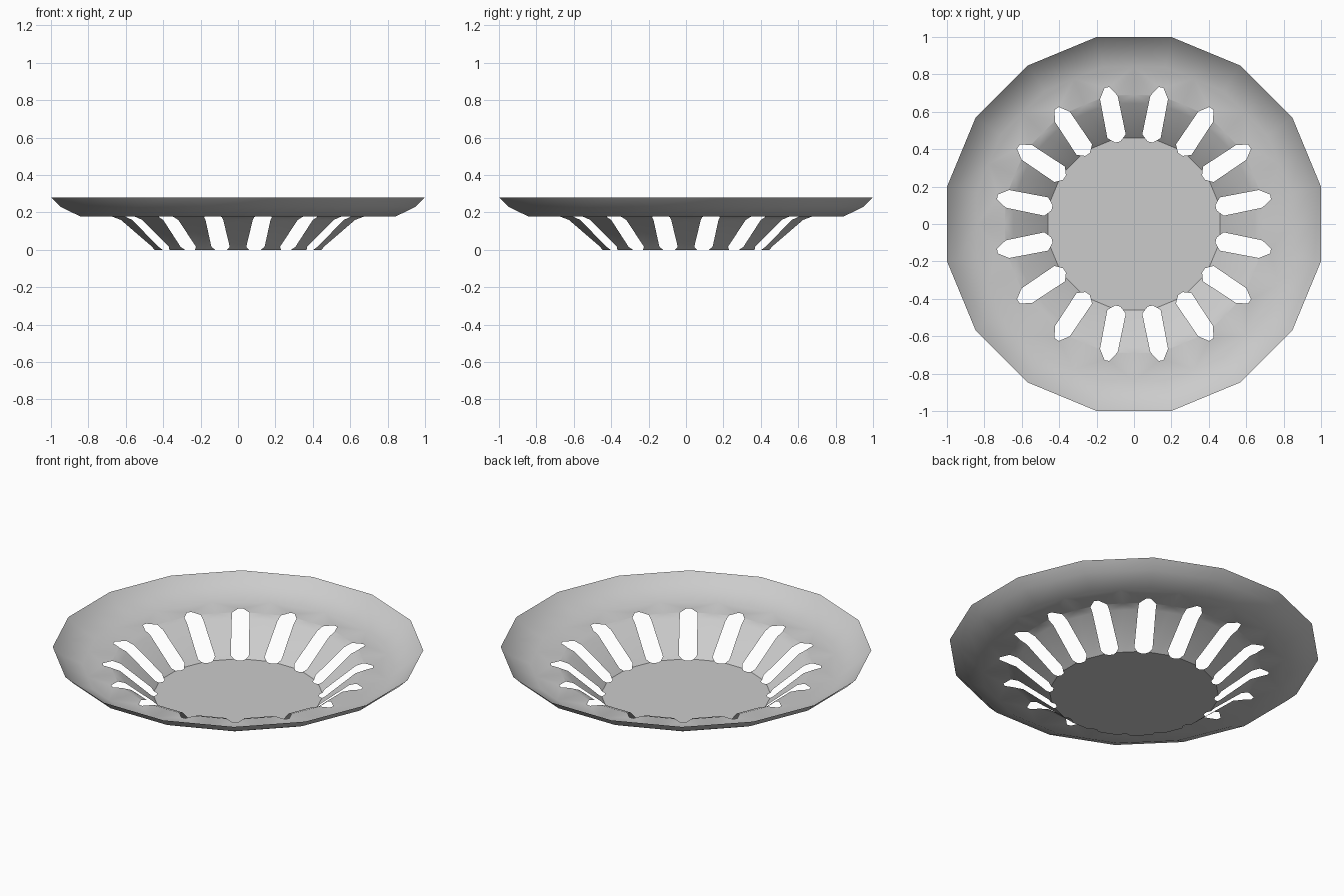
import bpy, bmesh, math
from mathutils import Vector, Matrix

cube = bpy.data.objects.get("Cube")
if cube:
    bpy.data.objects.remove(cube, do_unlink=True)

SIDES = 16
STEP = 2 * math.pi / SIDES
HALF = STEP / 2

# Cross-section as (distance to flat side, height), from floor edge to lip
PROFILE = [(0.46, 0.0), (0.645, 0.16), (0.69, 0.177), (0.84, 0.177), (0.95, 0.23), (1.0, 0.28)]
# Half outline of one slot as (distance along its axis, half width)
SLOT = [(0.447, 0.014), (0.478, 0.05), (0.69, 0.048), (0.744, 0.013)]


def add_sector(bm):
    """One wedge of the dish, centred on a corner of the polygon."""
    rows = []
    for apothem, z in PROFILE:
        corner = Vector((apothem / math.cos(HALF), 0, z))
        side = apothem * Vector((math.cos(HALF), math.sin(HALF), 0))
        rows.append([bm.verts.new((side.x, -side.y, z)),
                     bm.verts.new(corner),
                     bm.verts.new((side.x, side.y, z))])
    centre = bm.verts.new((0, 0, 0))
    for i in range(2):
        bm.faces.new((centre, rows[0][i], rows[0][i + 1]))
        for a, b in zip(rows, rows[1:]):
            bm.faces.new((a[i], b[i], b[i + 1], a[i + 1]))


def cut_slot(bm):
    """Cut a pointed slot down the middle of the wedge."""
    outline = [Vector((r, -w, 0)) for r, w in SLOT]
    outline += [Vector((r, w, 0)) for r, w in reversed(SLOT)]
    planes = []
    for p, q in zip(outline, outline[1:] + outline[:1]):
        d = q - p
        planes.append((p, Vector((d.y, -d.x, 0)).normalized()))
    for p, n in planes:
        bmesh.ops.bisect_plane(bm, geom=bm.verts[:] + bm.edges[:] + bm.faces[:],
                               dist=1e-5, plane_co=p, plane_no=n)
    inside = [f for f in bm.faces
              if all((f.calc_center_median() - p).dot(n) < 0 for p, n in planes)]
    bmesh.ops.delete(bm, geom=inside, context='FACES')
    # Remove the leftover cut lines outside the slot
    bmesh.ops.dissolve_limit(bm, angle_limit=math.radians(1),
                             verts=bm.verts[:], edges=bm.edges[:])


bm = bmesh.new()
add_sector(bm)
cut_slot(bm)
bmesh.ops.rotate(bm, verts=bm.verts[:], cent=(0, 0, 0), matrix=Matrix.Rotation(HALF, 3, 'Z'))
bmesh.ops.spin(bm, geom=bm.verts[:] + bm.edges[:] + bm.faces[:], cent=(0, 0, 0),
               axis=(0, 0, 1), angle=STEP * (SIDES - 1), steps=SIDES - 1, use_duplicate=True)
bmesh.ops.remove_doubles(bm, verts=bm.verts[:], dist=1e-4)
for f in bm.faces:
    if f.normal.z < 0:
        f.normal_flip()

mesh = bpy.data.meshes.new("slotted_dish")
bm.to_mesh(mesh)
bm.free()
dish = bpy.data.objects.new("slotted_dish", mesh)
bpy.context.collection.objects.link(dish)

# Plain grey surface
GREY = (0.6, 0.6, 0.6, 1)
mat = bpy.data.materials.new("light_grey")
mat.use_nodes = True
mat.diffuse_color = GREY
mat.node_tree.nodes["Principled BSDF"].inputs["Base Color"].default_value = GREY
mesh.materials.append(mat)

bpy.ops.object.select_all(action='DESELECT')
dish.select_set(True)
bpy.context.view_layer.objects.active = dish
bpy.ops.object.shade_smooth_by_angle(angle=math.radians(35))
